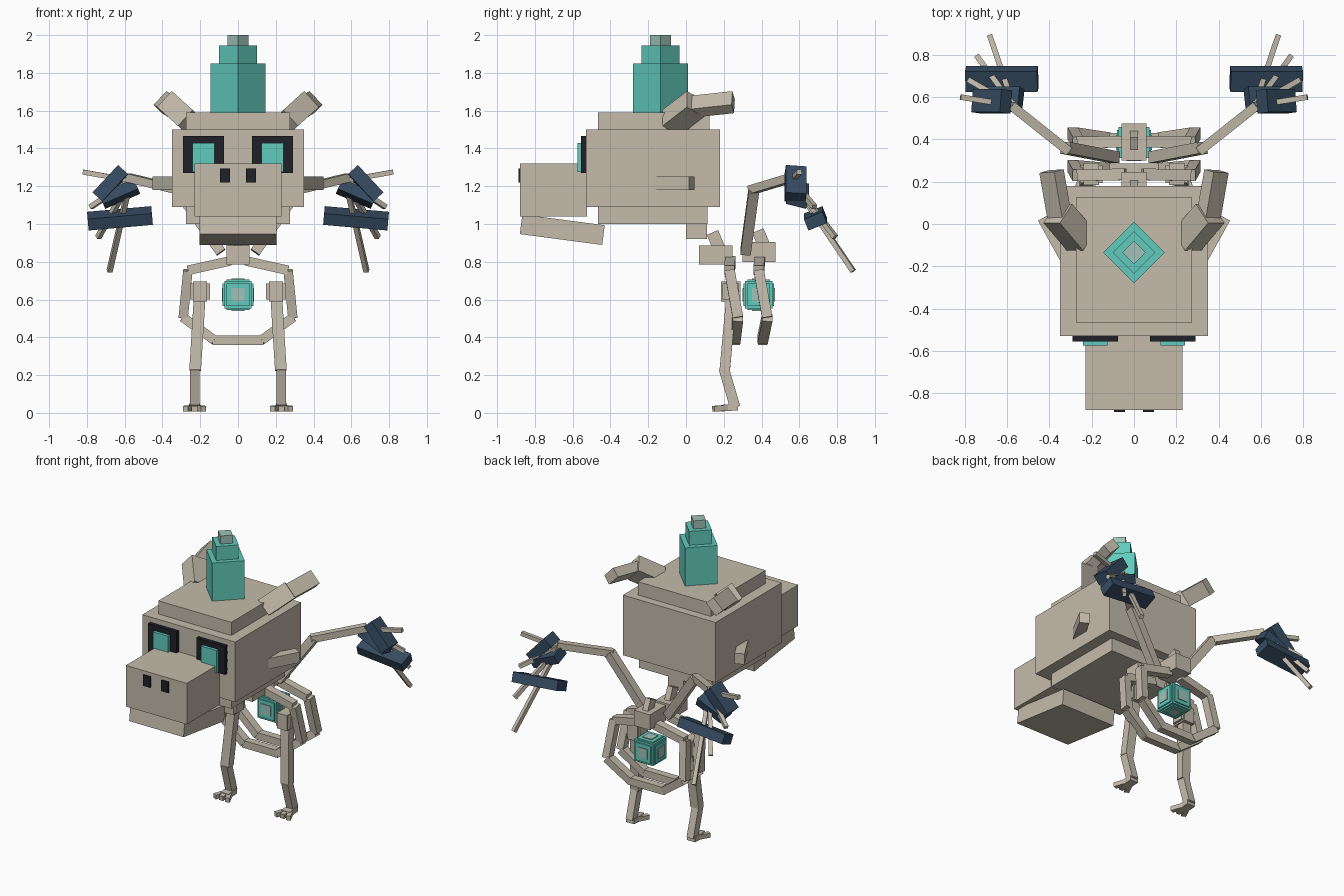
import bpy
import bmesh
from math import radians
from mathutils import Vector, Matrix, Euler

old = bpy.data.objects.get("Cube")
if old:
    bpy.data.objects.remove(old, do_unlink=True)


def material(name, rgb):
    m = bpy.data.materials.new(name)
    m.use_nodes = True
    m.diffuse_color = (*rgb, 1)
    m.node_tree.nodes["Principled BSDF"].inputs["Base Color"].default_value = (*rgb, 1)
    return m


BONE = material("bone", (.55, .50, .41))
TEAL = material("teal crystal", (.12, .60, .51))
PALE = material("pale crystal", (.35, .54, .48))
NAVY = material("navy blade", (.037, .072, .122))
BLACK = material("black", (.014, .014, .021))


def solid(name, matrix, size, mat):
    """A box of the given size, placed by a matrix."""
    bm = bmesh.new()
    bmesh.ops.create_cube(bm, size=1, matrix=matrix @ Matrix.Diagonal((*size, 1)))
    me = bpy.data.meshes.new(name)
    bm.to_mesh(me)
    bm.free()
    me.materials.append(mat)
    ob = bpy.data.objects.new(name, me)
    bpy.context.collection.objects.link(ob)
    return ob


def box(name, center, size, mat=BONE, rot=(0, 0, 0)):
    turn = Euler([radians(a) for a in rot]).to_matrix().to_4x4()
    return solid(name, Matrix.Translation(center) @ turn, size, mat)


def span(name, x, y, z, mat=BONE):
    """An upright box between pairs of limits."""
    lims = (x, y, z)
    return box(name, [(a + b) / 2 for a, b in lims], [abs(b - a) for a, b in lims], mat)


def bar(name, p, q, w, d, ref=(0, 1, 0), mat=BONE):
    """A bar from p to q; its width d lies along ref, w across it."""
    p, q, ref = Vector(p), Vector(q), Vector(ref)
    axis = (q - p).normalized()
    side = (ref - axis * ref.dot(axis)).normalized()
    cross = side.cross(axis)
    turn = Matrix((cross, side, axis)).transposed().to_4x4()
    return solid(name, Matrix.Translation((p + q) / 2) @ turn, (w, d, (q - p).length), mat)


# Head and snout
span("head", (-.35, .35), (-.53, .18), (1.09, 1.50))
span("head_cap", (-.275, .275), (-.465, .125), (1.49, 1.59))
span("head_base", (-.275, .275), (-.465, .115), (1.0, 1.10))
span("snout", (-.23, .23), (-.88, -.525), (1.04, 1.32))
box("jaw", (0, -.655, .97), (.41, .44, .105), rot=(-7.5, 0, 0))

# Stepped crown crystal
for i, (half, z0, z1, mat) in enumerate([(.145, 1.58, 1.85, TEAL), (.1, 1.85, 1.945, TEAL),
                                         (.055, 1.945, 2.0, PALE)]):
    w = half * 2 ** .5
    box(f"crown_crystal_{i}", (0, -.135, (z0 + z1) / 2), (w, w, z1 - z0), mat, (0, 0, 45))

# Spine blocks with leaning spikes, and neck
span("neck", (-.06, .06), (0, .11), (.92, 1.01))
span("front_vertebra", (-.06, .06), (.07, .245), (.785, .885))
span("rear_vertebra", (-.06, .06), (.3, .475), (.80, .905))
bar("front_spine_spike", (0, .18, .86), (0, .14, .955), .04, .065)
bar("rear_spine_spike", (0, .42, .87), (0, .38, .965), .04, .065)

# Glowing core: crossed boxes with pale squares
core = Vector((0, .385, .625))
box("core", core, (.145, .145, .145), TEAL)
for i in range(3):
    slab, plate = [.12] * 3, [.07] * 3
    slab[i], plate[i] = .162, .172
    box(f"core_layer_{i}", core, slab, TEAL)
    box(f"core_glow_{i}", core, plate, PALE)

# Bottom bars of the two rib rings
RINGS = (("front_rib", .235, .275, .26), ("rear_rib", .39, .43, .405))
for name, yt, ym, yb in RINGS:
    bar(name + "_bottom", (-.135, yb, .385), (.135, yb, .385), .05, .05)

for s, tag in ((1, "left"), (-1, "right")):
    def at(x, y, z):
        return (s * x, y, z)

    # Eyes and nostrils
    span(f"{tag}_eye_socket", (s * .075, s * .29), (-.555, -.52), (1.27, 1.465), BLACK)
    span(f"{tag}_eye", (s * .125, s * .24), (-.575, -.55), (1.275, 1.43), TEAL)
    span(f"{tag}_nostril", (s * .042, s * .095), (-.888, -.879), (1.22, 1.295), BLACK)

    # Horns and cheek spikes
    bar(f"{tag}_horn_base", at(.25, -.08, 1.535), at(.36, .05, 1.635), .115, .12)
    bar(f"{tag}_horn_tip", at(.35, .02, 1.62), at(.39, .25, 1.645), .065, .1, (s, 0, -1))
    box(f"{tag}_cheek_spike", at(.372, -.067, 1.215), (.063, .224, .072), rot=(0, 0, -s * 29))

    # Half of each rib ring
    for name, yt, ym, yb in RINGS:
        path = [at(.04, yt, .805), at(.265, yt - .005, .755),
                at(.29, ym, .505), at(.125, yb, .385)]
        for i in range(3):
            bar(f"{tag}_{name}_{i}", path[i], path[i + 1], .05, .055)

    # Legs
    box(f"{tag}_hip", at(.202, .237, .643), (.105, .085, .085))
    box(f"{tag}_hip_core", at(.202, .237, .643), (.075, .105, .105))
    bar(f"{tag}_thigh", at(.2, .245, .66), at(.227, .205, .225), .062, .055)
    bar(f"{tag}_shin", at(.23, .2, .235), at(.23, .26, .03), .05, .055)
    box(f"{tag}_foot", at(.23, .23, .028), (.06, .09, .035), rot=(4, 0, 0))
    for i, dx in enumerate((-.048, 0, .048)):
        bar(f"{tag}_toe_{i}", at(.23 + dx * .3, .22, .026), at(.23 + dx, .145, .022), .03, .03, (0, 0, 1))

    # Wing arms
    bar(f"{tag}_upper_arm", at(.09, .315, .85), at(.325, .36, 1.185), .055, .055)
    bar(f"{tag}_forearm", at(.31, .345, 1.18), at(.58, .56, 1.245), .045, .045, (0, 0, 1))

    # Fingers
    tips = [at(.82, .6, 1.275), at(.78, .68, 1.09), at(.74, .79, .93), at(.68, .885, .75)]
    for i, tip in enumerate(tips):
        bar(f"{tag}_finger_{i}", at(.57, .56, 1.23), tip, .026, .026, (0, 0, 1))

    # Navy blades across the fingers
    bar(f"{tag}_upper_blade", at(.605, .58, 1.285), at(.74, .58, 1.14), .07, .11, (0, 1, -.15), NAVY)
    bar(f"{tag}_middle_blade", at(.535, .59, 1.2), at(.72, .59, 1.12), .06, .11, (0, 1, -.3), NAVY)
    bar(f"{tag}_lower_blade", at(.455, .685, 1.045), at(.795, .685, 1.015), .065, .105, (0, 1, .4), NAVY)
